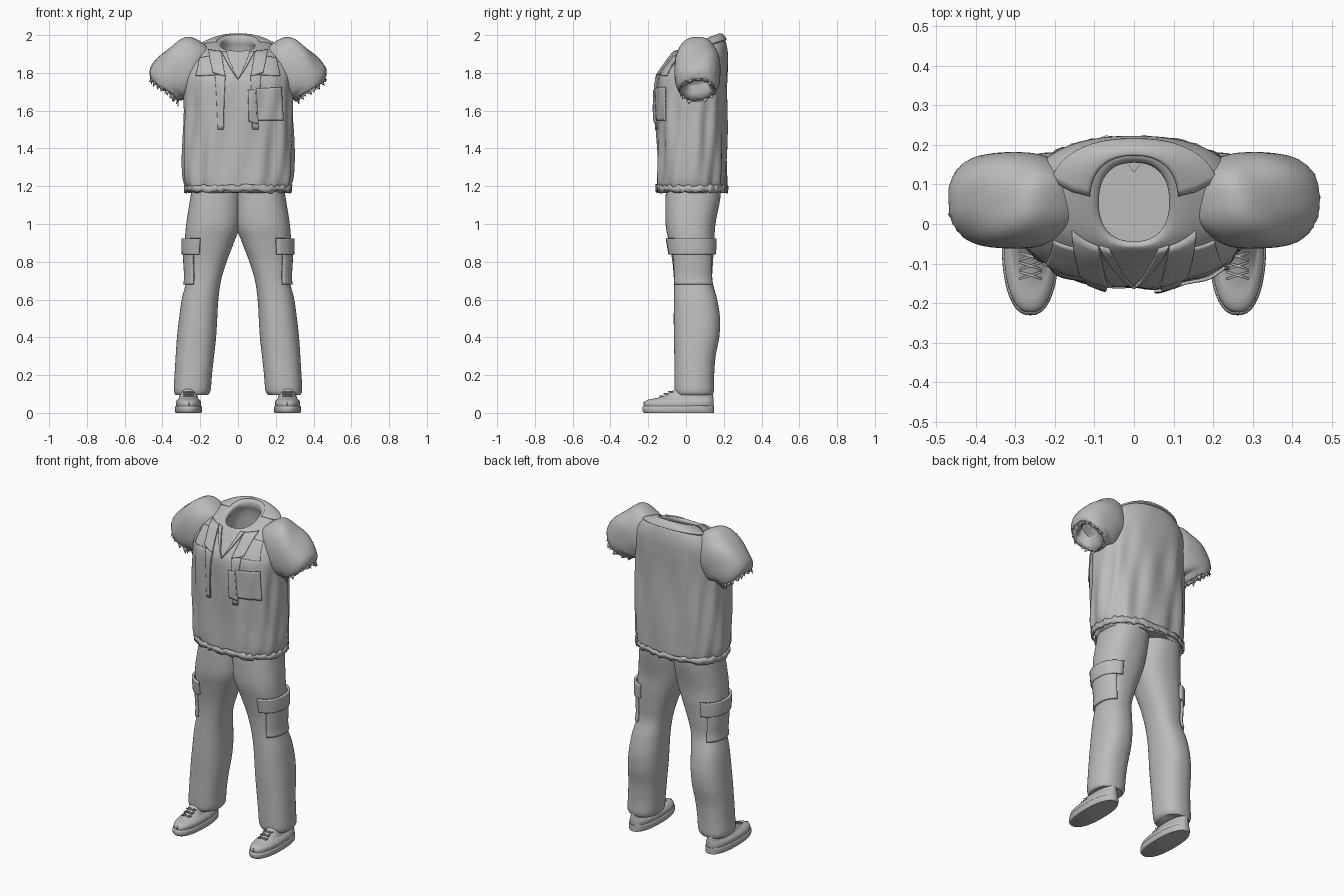
import bpy, bmesh, math, random
from mathutils import Vector

random.seed(4)
if "Cube" in bpy.data.objects:
    bpy.data.objects.remove(bpy.data.objects["Cube"])

grey = bpy.data.materials.new("plain grey")
grey.use_nodes = True
grey.diffuse_color = (0.5, 0.5, 0.5, 1)
grey.node_tree.nodes["Principled BSDF"].inputs["Base Color"].default_value = (0.5, 0.5, 0.5, 1)


def make(name, verts, faces, thick=0, sharp=50):
    mesh = bpy.data.meshes.new(name)
    mesh.from_pydata(verts, [], faces)
    bm = bmesh.new()
    bm.from_mesh(mesh)
    bmesh.ops.recalc_face_normals(bm, faces=bm.faces)
    bm.to_mesh(mesh)
    bm.free()
    mesh.materials.append(grey)
    ob = bpy.data.objects.new(name, mesh)
    bpy.context.collection.objects.link(ob)
    if thick:
        mod = ob.modifiers.new("thickness", "SOLIDIFY")
        mod.thickness, mod.offset = thick, 0
    bpy.ops.object.select_all(action="DESELECT")
    ob.select_set(True)
    bpy.context.view_layer.objects.active = ob
    bpy.ops.object.shade_smooth_by_angle(angle=math.radians(sharp))
    return ob


def ring_at(rings, s):
    """Smooth blend between neighbouring rings."""
    i = min(max(int(s), 0), len(rings) - 2)
    t = s - i
    p = [rings[min(max(k, 0), len(rings) - 1)] for k in range(i - 1, i + 3)]
    return [b + 0.5 * t * (c - a + t * (2*a - 5*b + 4*c - d + t * (3*(b - c) + d - a)))
            for a, b, c, d in zip(*p)]


def index_at(rings, z):
    for i in range(len(rings) - 1):
        a, b = rings[i][0], rings[i + 1][0]
        if min(a, b) <= z <= max(a, b):
            return i + (z - a) / (b - a)
    return 0


def power(v, n):
    return math.copysign(abs(v) ** (2 / n), v)


def flat_ring(r, a, off=0.0, n=2.35):
    """Level ring: z, left, right, front, back, tilt."""
    z, x0, x1, y0, y1, tilt = r
    y = (y0 + y1) / 2 + ((y1 - y0) / 2 + off) * power(math.sin(a), n)
    x = (x0 + x1) / 2 + ((x1 - x0) / 2 + off) * power(math.cos(a), n)
    return Vector((x, y, z + tilt * (y - 0.05)))


def shirt_ring(r, a, off=0.0):
    """Level ring with soft vertical folds that fade towards the neck."""
    fade = max(0, min(1, (1.85 - r[0]) * 4))
    fold = 0.005 * math.sin(9 * a + 5 * r[0]) + 0.004 * math.sin(15 * a - 9 * r[0])
    return flat_ring(r, a, off + fold * fade)


def sleeve_ring(r, a):
    """Slanted ring: outer x, z, inner x, z, half depth, raggedness."""
    ox, oz, ix, iz, hy, rag = r
    u, v = power(math.cos(a), 2.3), power(math.sin(a), 2.6)
    fold = 0.006 * math.sin(3 * a + 30 * ox) + rag * random.uniform(-1, 1)
    return Vector(((ox + ix) / 2 + (ox - ix) / 2 * u + fold * 0.5,
                   0.06 + hy * v, (oz + iz) / 2 + (oz - iz) / 2 * u + fold))


def loft(name, rings, point, side=1, steps=5, seg=64, sharp=50):
    rows = (len(rings) - 1) * steps + 1
    verts = []
    for j in range(rows):
        r = ring_at(rings, j / steps)
        for k in range(seg):
            p = point(r, 2 * math.pi * k / seg)
            verts.append((p.x * side, p.y, p.z))
    faces = [(j*seg + k, j*seg + (k+1) % seg, (j+1)*seg + (k+1) % seg, (j+1)*seg + k)
             for j in range(rows - 1) for k in range(seg)]
    faces += [tuple(range(seg)), tuple(range((rows - 1) * seg, rows * seg))]
    return make(name, verts, faces, sharp=sharp)


def patch(name, rings, point, corners, off, side=1, thick=0.008, angle=None, n=14):
    """Cloth panel lying on a lofted part; corners run bottom pair then top pair."""
    verts = []
    for j in range(n + 1):
        for k in range(n + 1):
            u, v = k / n, j / n
            (a, az), (b, bz), (c, cz), (d, dz) = corners
            w = (a + (b - a) * u) * (1 - v) + (c + (d - c) * u) * v
            z = (az + (bz - az) * u) * (1 - v) + (cz + (dz - cz) * u) * v
            r = ring_at(rings, index_at(rings, z))
            p = point(r, angle(w, r) if angle else math.radians(w), off)
            verts.append((p.x * side, p.y, p.z))
    m = n + 1
    faces = [(j*m + k, j*m + k + 1, (j+1)*m + k + 1, (j+1)*m + k)
             for j in range(n) for k in range(n)]
    return make(name, verts, faces, thick)


def front_angle(x, r):
    """Angle on the front of the shirt that gives this x."""
    f = max(-1, min(1, x / r[2]))
    return -math.acos(math.copysign(abs(f) ** (2.35 / 2), f))


# shirt body, rolled over the neckline into a hollow interior
shirt = [(z, -w, w, f, b, t) for z, w, f, b, t in [
    (1.165, .25, -.13, .20, 0), (1.19, .272, -.148, .21, 0), (1.25, .29, -.152, .212, 0),
    (1.4, .293, -.152, .214, 0), (1.6, .288, -.16, .214, 0), (1.74, .288, -.16, .218, 0),
    (1.81, .283, -.142, .222, .08), (1.87, .265, -.112, .222, .18),
    (1.92, .22, -.085, .21, .28), (1.95, .15, -.065, .188, .35), (1.955, .1, -.053, .165, .38),
    (1.93, .09, -.045, .155, .35), (1.85, .12, -.08, .17, .2), (1.5, .15, -.1, .17, 0),
    (1.2, .15, -.1, .17, 0)]]
loft("shirt_body", shirt, shirt_ring, seg=96)

# gathered hem with an uneven edge
hem, count = [], 96
for z, off in ((1.205, .008), (1.17, .006)):
    for k in range(count):
        p = flat_ring(shirt[1], 2 * math.pi * k / count, off + random.uniform(-.003, .005))
        hem.append((p.x, p.y, z + random.uniform(-.008, .008)))
make("shirt_hem", hem, [(k, (k+1) % count, count + (k+1) % count, count + k)
                        for k in range(count)], thick=.008)

# leg, shoe and sleeve outlines
leg = [r + (0,) for r in [
    (1.24, -.02, .235, -.10, .185), (1.14, -.02, .252, -.108, .182), (1.0, -.012, .274, -.108, .156),
    (.9, .022, .281, -.09, .15), (.8, .06, .278, -.072, .143), (.7, .09, .275, -.064, .14),
    (.6, .104, .298, -.064, .165), (.5, .11, .312, -.065, .18), (.4, .116, .323, -.064, .176),
    (.3, .127, .33, -.062, .157), (.2, .138, .336, -.062, .149), (.12, .145, .34, -.06, .148),
    (.095, .16, .33, -.05, .14)]]
shoe = [(z, .262 - w, .262 + w, f, b, 0) for z, w, f, b in [
    (.03, .066, -.222, .145), (.055, .067, -.222, .146), (.07, .058, -.2, .146),
    (.08, .05, -.15, .145), (.1, .046, -.095, .143), (.13, .044, -.055, .14)]]
sole = [(z, .262 - w, .262 + w, f, .149, 0) for z, w, f in [
    (0, .068, -.222), (.01, .072, -.23), (.032, .072, -.23), (.038, .066, -.222)]]
sleeve = [(.15, 1.93, .17, 1.76, .07, 0), (.2, 1.968, .2, 1.7, .1, 0), (.265, 1.985, .23, 1.68, .118, 0),
          (.34, 1.955, .26, 1.675, .122, 0), (.41, 1.895, .28, 1.67, .12, 0),
          (.462, 1.82, .29, 1.67, .113, .002), (.46, 1.765, .315, 1.66, .098, .006),
          (.435, 1.755, .34, 1.685, .075, .004), (.405, 1.8, .34, 1.74, .055, 0)]

for side, label in ((1, "left"), (-1, "right")):
    # trousers and cargo pocket
    loft(label + "_trouser_leg", leg, flat_ring, side)
    patch(label + "_cargo_pocket", leg, flat_ring,
          [(-62, .68), (62, .68), (-55, .86), (55, .86)], .006, side, .012)
    patch(label + "_cargo_flap", leg, flat_ring,
          [(-75, .84), (72, .84), (-72, .925), (70, .925)], .012, side, .014)
    # shoe with sole, laces and toe mark
    loft(label + "_shoe_upper", shoe, flat_ring, side)
    loft(label + "_shoe_sole", sole, flat_ring, side, steps=2)
    for i in range(3):
        y, z = -.13 + .024 * i, .09 + .011 * i
        for d in (-1, 1):
            make(f"{label}_lace_{i}", [(side * .262 + sx * .028, y + sx * d * .009 + sy * .003, z)
                 for sx, sy in ((-1, -1), (1, -1), (1, 1), (-1, 1))], [(0, 1, 2, 3)], thick=.006)
    make(label + "_toe_mark", [(side * .262 + sx * .004, -.2235, .05 + sz * .01)
         for sx, sz in ((-1, -1), (1, -1), (1, 1), (-1, 1))], [(0, 1, 2, 3)], thick=.005)
    # sleeve with frayed opening
    loft(label + "_sleeve", sleeve, sleeve_ring, side, steps=4)
    frays = []
    for k in range(18):
        a = 2 * math.pi * k / 18
        base = [sleeve_ring(sleeve[6], a + da) for da in (-.17, .17)]
        tip = sleeve_ring(sleeve[6], a + random.uniform(-.2, .2))
        tip += Vector((.008, 0, -random.uniform(.004, .03)))
        frays += [(p.x * side, p.y, p.z) for p in base + [tip]]
    make(label + "_sleeve_fray", frays, [(i, i+1, i+2) for i in range(0, 54, 3)], thick=.004)
    # open front edge, collar and neckline
    patch(label + "_front_edge", shirt, shirt_ring,
          [(.075, 1.5), (.105, 1.5), (.065, 1.8), (.12, 1.8)], .004, side, angle=front_angle)
    patch(label + "_collar", shirt, shirt_ring,
          [(.065, 1.79), (.13, 1.82), (.085, 1.95), (.148, 1.942)], .009, side, .012, front_angle)
    patch(label + "_neckline", shirt, shirt_ring,
          [(0, 1.765), (.012, 1.79), (.06, 1.95), (.085, 1.95)], .005, side, .01, front_angle)
    patch(label + "_shoulder_seam", shirt, shirt_ring,
          [(.12, 1.80), (.22, 1.79), (.145, 1.92), (.2, 1.90)], .004, side, .006, front_angle)

# chest pocket with pen slot, and collar band across the back
patch("chest_pocket", shirt, shirt_ring,
      [(.105, 1.545), (.23, 1.545), (.095, 1.71), (.225, 1.72)], .006, angle=front_angle)
patch("pen_slot", shirt, shirt_ring,
      [(.055, 1.54), (.1, 1.525), (.05, 1.70), (.09, 1.70)], .005, angle=front_angle)
patch("back_collar", shirt, shirt_ring,
      [(15, 1.925), (165, 1.925), (5, 1.954), (175, 1.954)], .005, thick=.01, n=24)
